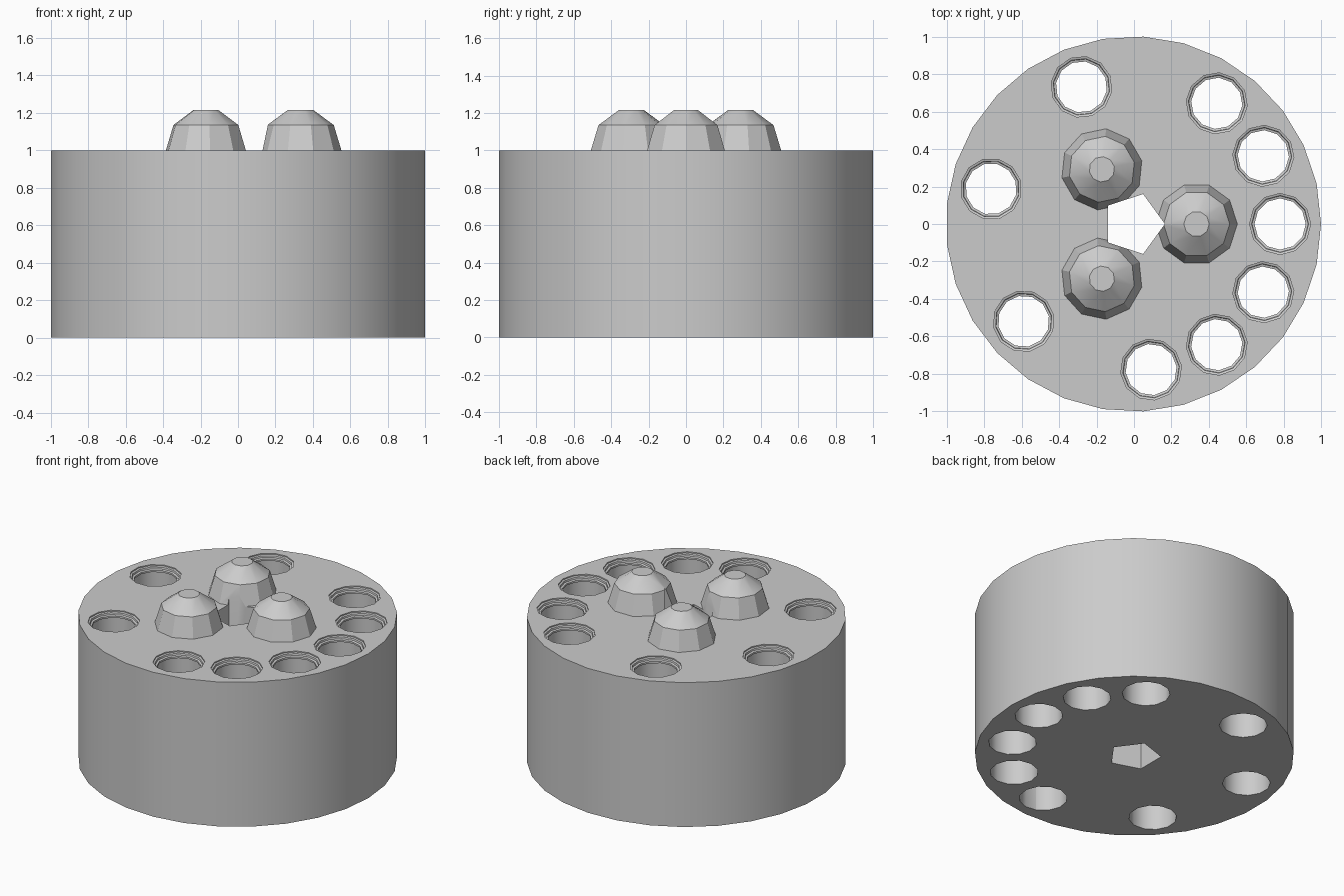
import bpy
import bmesh
from math import cos, sin, pi, radians, tau

old = bpy.data.objects.get("Cube")
if old:
    bpy.data.objects.remove(old, do_unlink=True)

CENTRE_X = -0.003

steel = bpy.data.materials.new("grey_metal")
steel.use_nodes = True
steel.diffuse_color = (0.6, 0.6, 0.6, 1)
steel.node_tree.nodes["Principled BSDF"].inputs["Base Color"].default_value = (0.6, 0.6, 0.6, 1)


def lathe(name, profile, sides, distance=0.0, turn=0.0):
    """Closed faceted solid from (radius, z) rings, placed at a polar position."""
    bm = bmesh.new()
    cx, cy = CENTRE_X + distance * cos(turn), distance * sin(turn)
    rings = []
    for radius, z in profile:
        angles = [turn + tau * i / sides for i in range(sides)]
        rings.append([bm.verts.new((cx + radius * cos(a), cy + radius * sin(a), z)) for a in angles])
    for low, high in zip(rings, rings[1:]):
        for i in range(sides):
            j = (i + 1) % sides
            bm.faces.new((low[i], low[j], high[j], high[i]))
    bm.faces.new(rings[0][::-1])
    bm.faces.new(rings[-1])
    mesh = bpy.data.meshes.new(name)
    bm.to_mesh(mesh)
    bm.free()
    mesh.materials.append(steel)
    obj = bpy.data.objects.new(name, mesh)
    bpy.context.collection.objects.link(obj)
    return obj


def combine(target, other, operation):
    """Apply a boolean and discard the tool object."""
    other.hide_render = True
    mod = target.modifiers.new("combine", "BOOLEAN")
    mod.operation = operation
    mod.solver = "EXACT"
    mod.object = other
    bpy.context.view_layer.objects.active = target
    bpy.ops.object.modifier_apply(modifier=mod.name)
    bpy.data.objects.remove(other, do_unlink=True)


# Drum
drum = lathe("drum", [(1.0015, 0), (1.0015, 1)], 29)

# Three faceted knobs around the middle
knob_profile = [(0.218, 0.9), (0.218, 1.0), (0.177, 1.135), (0.068, 1.215)]
for k in range(3):
    combine(drum, lathe("knob", knob_profile, 10, 0.337, k * tau / 3), "UNION")

# Five-sided central shaft hole, cutting the knobs as well
combine(drum, lathe("shaft_cutter", [(0.168, -0.1), (0.168, 1.4)], 5), "DIFFERENCE")

# Chambers with a stepped rim, at nine of thirteen positions
chamber_profile = [(0.151, -0.05), (0.151, 0.955), (0.137, 0.96), (0.137, 0.972),
                   (0.15, 0.976), (0.152, 0.988), (0.163, 0.992), (0.163, 1.05)]
for slot in (0, 1, 2, 4, 6, 8, 10, 11, 12):
    cutter = lathe("chamber_cutter", chamber_profile, 12, 0.783, slot * tau / 13)
    combine(drum, cutter, "DIFFERENCE")

# Smooth the drum and bores, keep the facets of the knobs
bpy.ops.object.select_all(action="DESELECT")
drum.select_set(True)
bpy.context.view_layer.objects.active = drum
bpy.ops.object.shade_smooth_by_angle(angle=radians(31))
